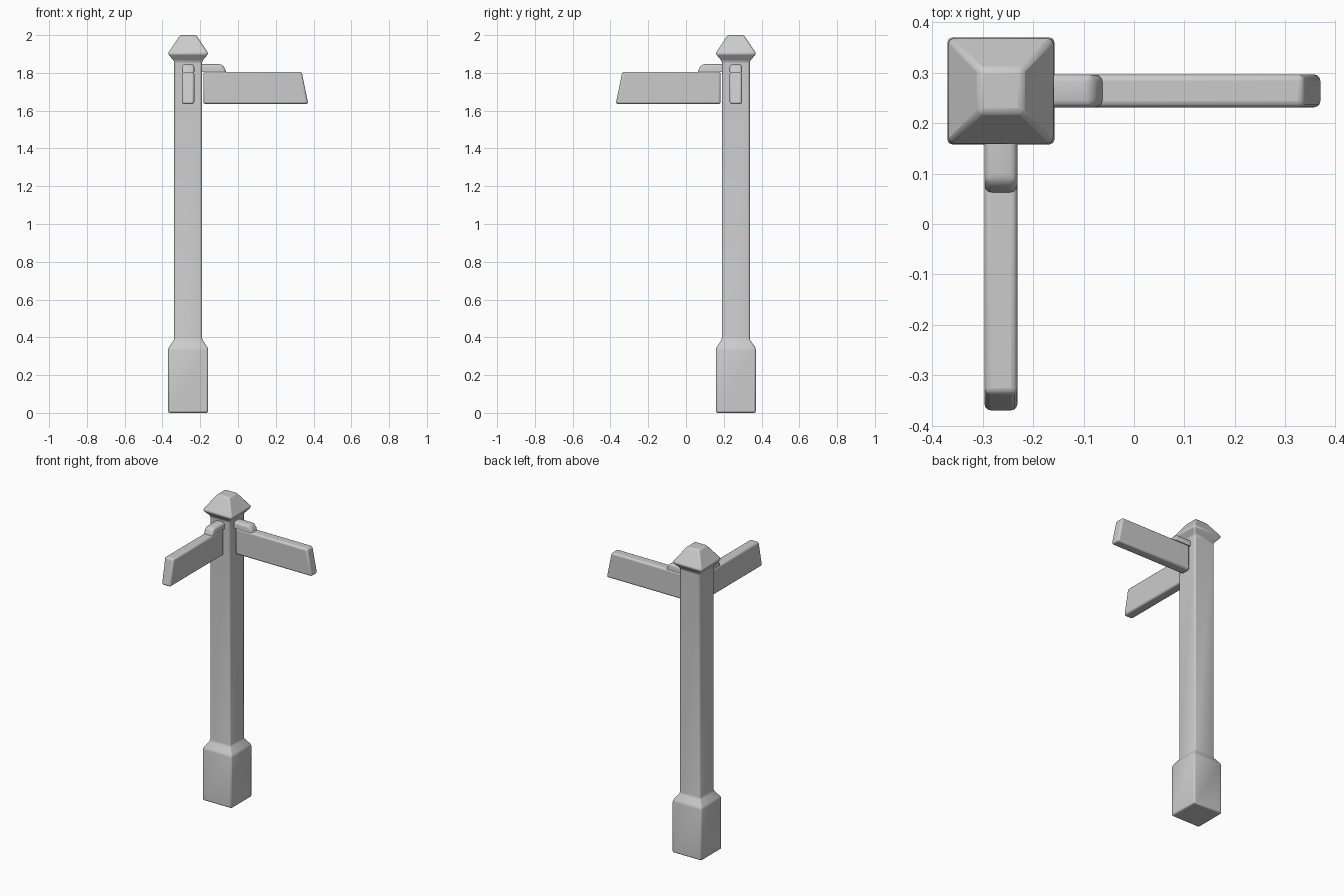
import bpy, bmesh, math
from mathutils import Matrix, Vector

if "Cube" in bpy.data.objects:
    bpy.data.objects.remove(bpy.data.objects["Cube"])

CX, CY = -0.264, 0.264  # post axis


def finish(name, bm, bevel, segments=2):
    bmesh.ops.recalc_face_normals(bm, faces=bm.faces)
    mesh = bpy.data.meshes.new(name)
    bm.to_mesh(mesh)
    bm.free()
    ob = bpy.data.objects.new(name, mesh)
    bpy.context.collection.objects.link(ob)
    if bevel:
        mod = ob.modifiers.new("rounding", 'BEVEL')
        mod.width = bevel
        mod.segments = segments
        mod.limit_method = 'ANGLE'
        mod.angle_limit = math.radians(20)
    bpy.ops.object.select_all(action='DESELECT')
    ob.select_set(True)
    bpy.context.view_layer.objects.active = ob
    bpy.ops.object.shade_smooth_by_angle(angle=math.radians(40))
    return ob


def square_loft(name, rings, bevel):
    """Stack of square sections given as (half width, z)."""
    bm = bmesh.new()
    loops = [[bm.verts.new((CX + sx * h, CY + sy * h, z))
              for sx, sy in ((-1, -1), (1, -1), (1, 1), (-1, 1))] for h, z in rings]
    for a, b in zip(loops, loops[1:]):
        for i in range(4):
            j = (i + 1) % 4
            bm.faces.new((a[i], a[j], b[j], b[i]))
    bm.faces.new(loops[0])
    bm.faces.new(loops[-1])
    return finish(name, bm, bevel)


def arm_part(name, profile, half, turn, bevel, top_only=False):
    """Side profile (distance from post axis, z) given thickness and turned about the post."""
    bm = bmesh.new()
    sides = [[bm.verts.new((r, y, z)) for r, z in profile] for y in (-half, half)]
    n = len(profile)
    bm.faces.new(sides[0])
    bm.faces.new(sides[1])
    for i in range(n):
        j = (i + 1) % n
        bm.faces.new((sides[0][i], sides[0][j], sides[1][j], sides[1][i]))
    if top_only:
        # round the upper and outer edges only, leaving a flat underside
        low = min(z for r, z in profile)
        inner = min(r for r, z in profile)
        edges = [e for e in bm.edges
                 if not all(abs(v.co.z - low) < 1e-5 for v in e.verts)
                 and not all(abs(v.co.x - inner) < 1e-5 for v in e.verts)]
        bmesh.ops.bevel(bm, geom=edges, offset=bevel, segments=3, profile=0.5,
                        affect='EDGES', clamp_overlap=True)
        bevel = 0
    bm.transform(Matrix.Translation(Vector((CX, CY, 0))) @ Matrix.Rotation(turn, 4, 'Z'))
    return finish(name, bm, bevel, 3)


# Post: plinth, shaft and pyramid cap
square_loft("post", [(0.106, 0), (0.106, 0.342), (0.074, 0.388), (0.074, 1.862),
                     (0.108, 1.902), (0.043, 2.0)], 0.009)

# Two sign boards with a bracket on each
board = [(0.081, 1.635), (0.636, 1.635), (0.601, 1.806), (0.081, 1.806)]
bracket = [(0.07, 1.804), (0.202, 1.804), (0.198, 1.818), (0.18, 1.846), (0.07, 1.846)]
for label, turn in (("right", 0), ("front", -math.pi / 2)):
    arm_part(label + "_sign_board", board, 0.0325, turn, 0.012)
    arm_part(label + "_bracket", bracket, 0.0325, turn, 0.018, True)
